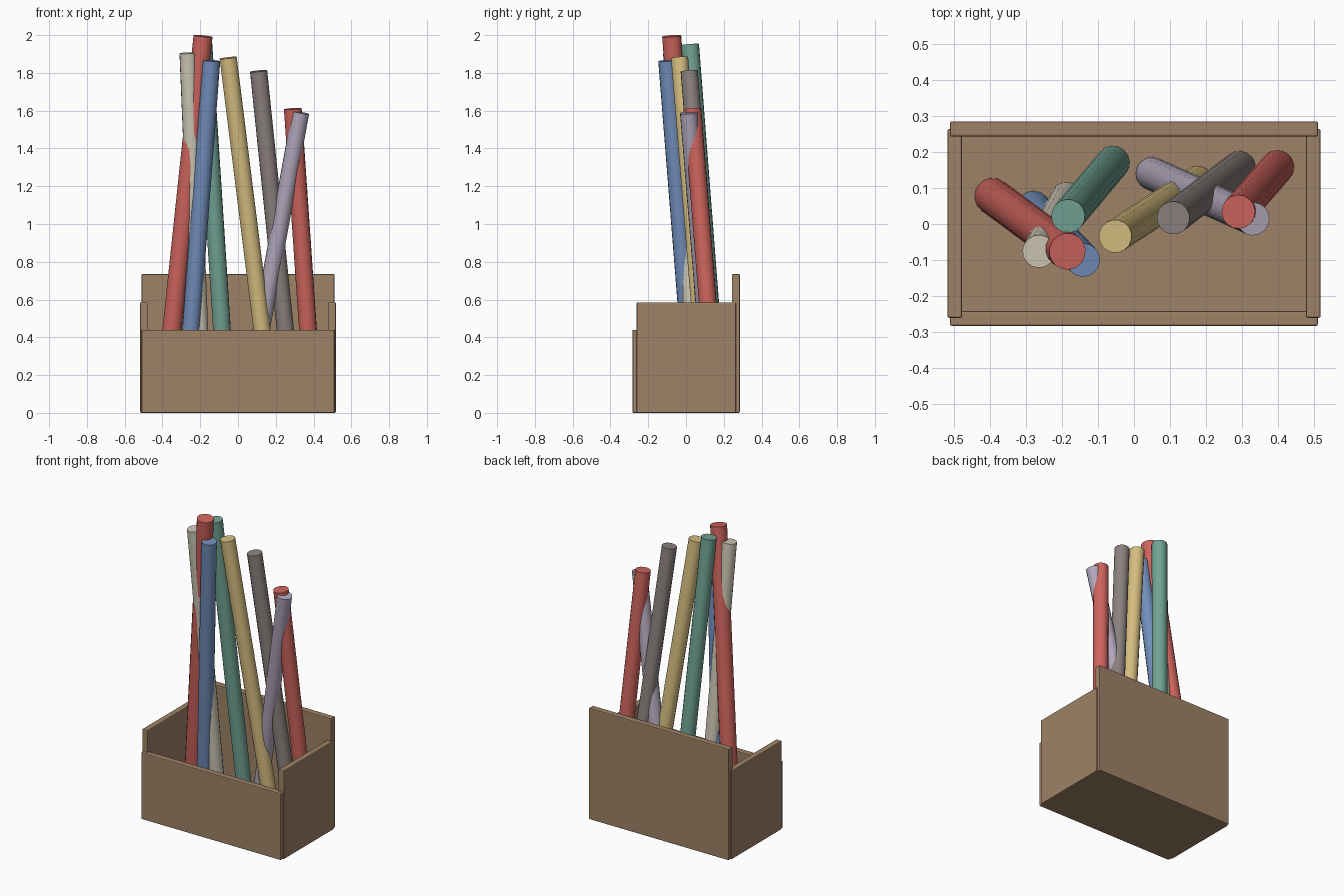
import bpy
from mathutils import Vector

if "Cube" in bpy.data.objects:
    bpy.data.objects.remove(bpy.data.objects["Cube"])


def material(name, rgb):
    """Flat colour given as sRGB 0-255, stored linear."""
    m = bpy.data.materials.new(name)
    lin = [((c / 255 + 0.055) / 1.055) ** 2.4 for c in rgb]
    m.diffuse_color = (*lin, 1)
    m.use_nodes = True
    m.node_tree.nodes["Principled BSDF"].inputs["Base Color"].default_value = m.diffuse_color
    return m


WOOD = material("brown wood", (158, 130, 103))
RED = material("red", (206, 100, 93))
CREAM = material("cream", (206, 200, 182))
BLUE = material("blue", (113, 142, 187))
GREEN = material("green", (113, 163, 148))
YELLOW = material("yellow", (214, 190, 128))
GREY = material("warm grey", (140, 130, 127))
LAVENDER = material("lavender", (176, 167, 187))


def panel(name, lo, hi, bevel=0.005):
    """Board spanning two opposite corners, with slightly eased edges."""
    lo, hi = Vector(lo), Vector(hi)
    bpy.ops.mesh.primitive_cube_add(size=1, location=(lo + hi) / 2)
    ob = bpy.context.object
    ob.name = name
    ob.scale = hi - lo
    bpy.ops.object.transform_apply(location=False, rotation=False, scale=True)
    ob.data.materials.append(WOOD)
    mod = ob.modifiers.new("eased edges", "BEVEL")
    mod.width = bevel
    mod.segments = 2


def rod(name, base, top, radius, mat):
    """Straight round rod between two points."""
    base, top = Vector(base), Vector(top)
    axis = top - base
    bpy.ops.mesh.primitive_cylinder_add(vertices=16, radius=radius, depth=axis.length,
                                        location=(base + top) / 2)
    ob = bpy.context.object
    ob.name = name
    ob.rotation_euler = axis.to_track_quat("Z", "Y").to_euler()
    ob.data.materials.append(mat)
    bpy.ops.object.shade_smooth_by_angle()


# Open box: stepped front, sides and back around a floor
panel("front_panel", (-0.511, -0.283, 0), (0.511, -0.241, 0.44))
panel("back_panel", (-0.511, 0.243, 0), (0.511, 0.285, 0.735))
for side, s in (("left", -1), ("right", 1)):
    x = sorted((s * 0.478, s * 0.518))
    panel(side + "_side_panel", (x[0], -0.261, 0), (x[1], 0.264, 0.585))
panel("floor_panel", (-0.5, -0.262, 0.002), (0.5, 0.262, 0.04))

# Leaning rods: base x, y; top x, y, z
Z = 0.04
rod("tall_red_rod", (-0.392, 0.077, Z), (-0.185, -0.076, 1.995), 0.051, RED)
rod("cream_rod", (-0.187, 0.07, Z), (-0.264, -0.076, 1.905), 0.046, CREAM)
rod("blue_rod", (-0.279, 0.045, Z), (-0.141, -0.1, 1.865), 0.047, BLUE)
rod("green_rod", (-0.059, 0.17, Z), (-0.183, 0.022, 1.95), 0.047, GREEN)
rod("yellow_rod", (0.177, 0.115, Z), (-0.052, -0.034, 1.88), 0.046, YELLOW)
rod("grey_rod", (0.292, 0.157, Z), (0.109, 0.017, 1.81), 0.046, GREY)
rod("short_red_rod", (0.398, 0.158, Z), (0.29, 0.034, 1.61), 0.047, RED)
rod("lavender_rod", (0.05, 0.14, Z), (0.331, 0.014, 1.59), 0.046, LAVENDER)
